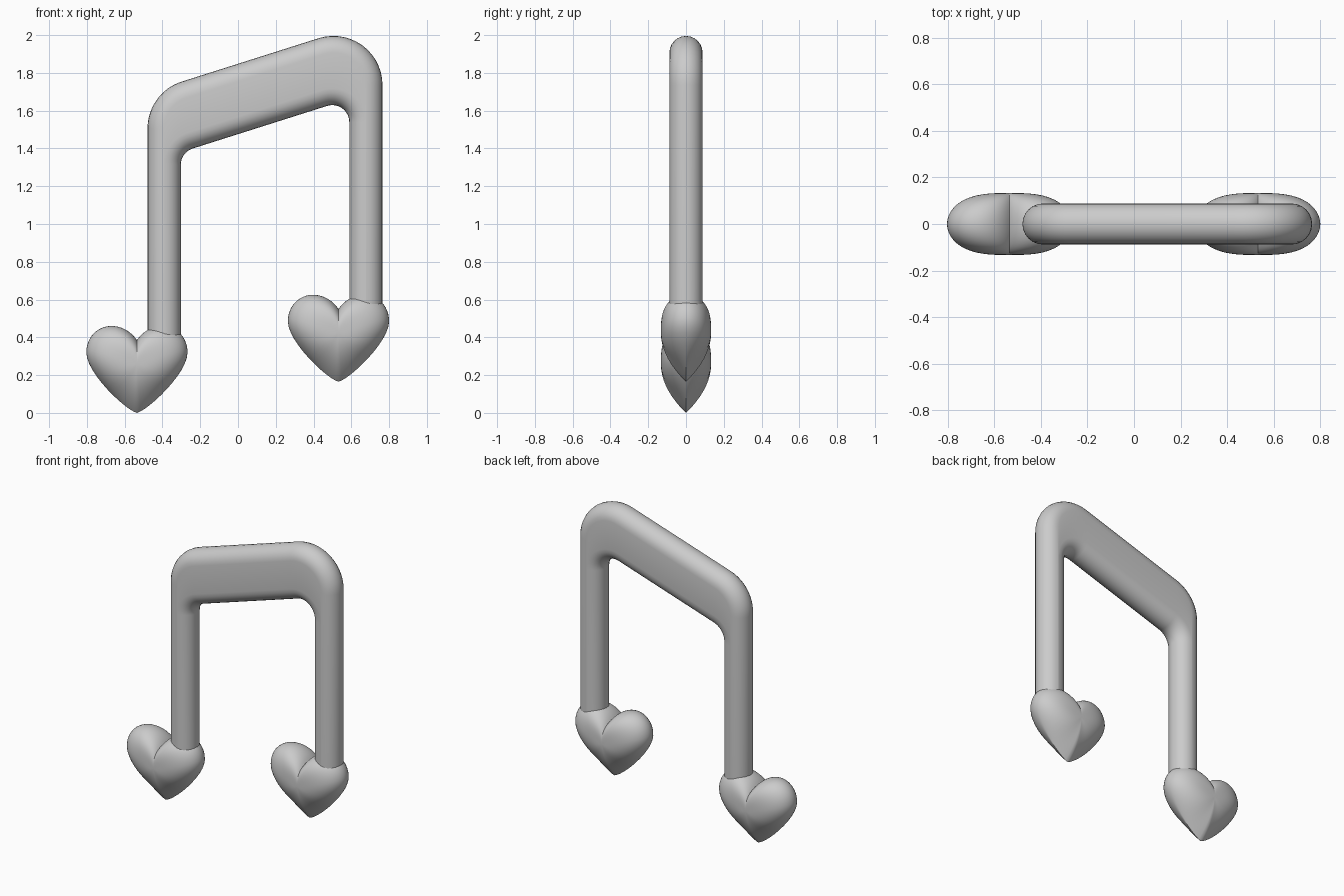
import bpy, bmesh, math
from mathutils import Vector
from mathutils.geometry import interpolate_bezier

if "Cube" in bpy.data.objects:
    bpy.data.objects.remove(bpy.data.objects["Cube"])

R_TUBE = 0.088
X_LEFT, X_RIGHT = -0.391, 0.677
SLOPE = math.atan(0.317)


def finish(bm, name):
    bmesh.ops.remove_doubles(bm, verts=bm.verts, dist=1e-5)
    bmesh.ops.recalc_face_normals(bm, faces=bm.faces)
    mesh = bpy.data.meshes.new(name)
    bm.to_mesh(mesh)
    bm.free()
    obj = bpy.data.objects.new(name, mesh)
    bpy.context.collection.objects.link(obj)
    bpy.ops.object.select_all(action='DESELECT')
    obj.select_set(True)
    bpy.context.view_layer.objects.active = obj
    bpy.ops.object.shade_smooth_by_angle(angle=math.radians(40))
    return obj


def bridge(bm, a, b):
    for i in range(len(a)):
        j = (i + 1) % len(a)
        bm.faces.new((a[i], a[j], b[j], b[i]))


# Centre line with two rounded corners; returns (point, outward normal)
def spine(z_left, radius, steps=14):
    z_right = z_left + (X_RIGHT - X_LEFT) * math.tan(SLOPE)
    a_mid = math.pi / 2 + SLOPE
    corners = ((X_LEFT + radius, z_left, math.pi, a_mid),
               (X_RIGHT - radius, z_right, a_mid, 0))
    out = [(Vector((X_LEFT, 0, 0.3)), Vector((-1, 0, 0)))]
    for cx, z, a0, a1 in corners:
        cz = z - radius * math.tan((a0 - a1) / 2)
        for i in range(steps + 1):
            a = a0 + (a1 - a0) * i / steps
            n = Vector((math.cos(a), 0, math.sin(a)))
            out.append((Vector((cx, 0, cz)) + n * radius, n))
    out.append((Vector((X_RIGHT, 0, 0.46)), Vector((1, 0, 0))))
    return out


# Stems and beam: stadium section that closes to a circle in the stems
bm = bmesh.new()
rings = []
for (po, n), (pi, _) in zip(spine(1.632, 0.172), spine(1.444, 0.178)):
    ring = []
    for centre, start in ((po, -90), (pi, 90)):
        for k in range(13):
            t = math.radians(start + 15 * k)
            ring.append(bm.verts.new(
                centre + R_TUBE * (n * math.cos(t) + Vector((0, math.sin(t), 0)))))
    rings.append(ring)
for a, b in zip(rings, rings[1:]):
    bridge(bm, a, b)
bm.faces.new(rings[0])
bm.faces.new(rings[-1])
finish(bm, "stems_and_beam")


# Puffy heart: outline shrunk toward its middle while the depth swells
def heart(name, x, z):
    segments = (((0, 0), (0.06, 0.015), (0.268, 0.21), (0.268, 0.32)),
                ((0.268, 0.32), (0.268, 0.40), (0.21, 0.46), (0.135, 0.46)),
                ((0.135, 0.46), (0.08, 0.46), (0.03, 0.43), (0, 0.385)))
    half = []
    for s in segments:
        half += interpolate_bezier(*[Vector(p) for p in s], 13)[:-1]
    half.append(Vector((0, 0.385)))
    outline = half + [Vector((-p.x, p.y)) for p in half[-2:0:-1]]
    mid = Vector((0, 0.26))
    bm = bmesh.new()
    rings = []
    steps = 28
    for k in range(1, steps):
        ang = math.pi * k / steps
        s, side = math.sin(ang), (1 if k > steps / 2 else -1)
        ring = []
        for p in outline:
            d = p - mid
            tip = ((1 - d.normalized().y) / 2) ** 4
            depth = 0.133 * max(0, 1 - s ** (3 - tip)) ** (0.5 + 0.5 * tip)
            q = mid + d * s
            ring.append(bm.verts.new((x + q.x, side * depth, z + q.y)))
        rings.append(ring)
    for a, b in zip(rings, rings[1:]):
        bridge(bm, a, b)
    for ring, y in ((rings[0], -0.133), (rings[-1], 0.133)):
        pole = bm.verts.new((x, y, z + mid.y))
        for i in range(len(ring)):
            bm.faces.new((ring[i - 1], ring[i], pole))
    finish(bm, name)


heart("left_heart", -0.535, 0.0)
heart("right_heart", 0.532, 0.165)
